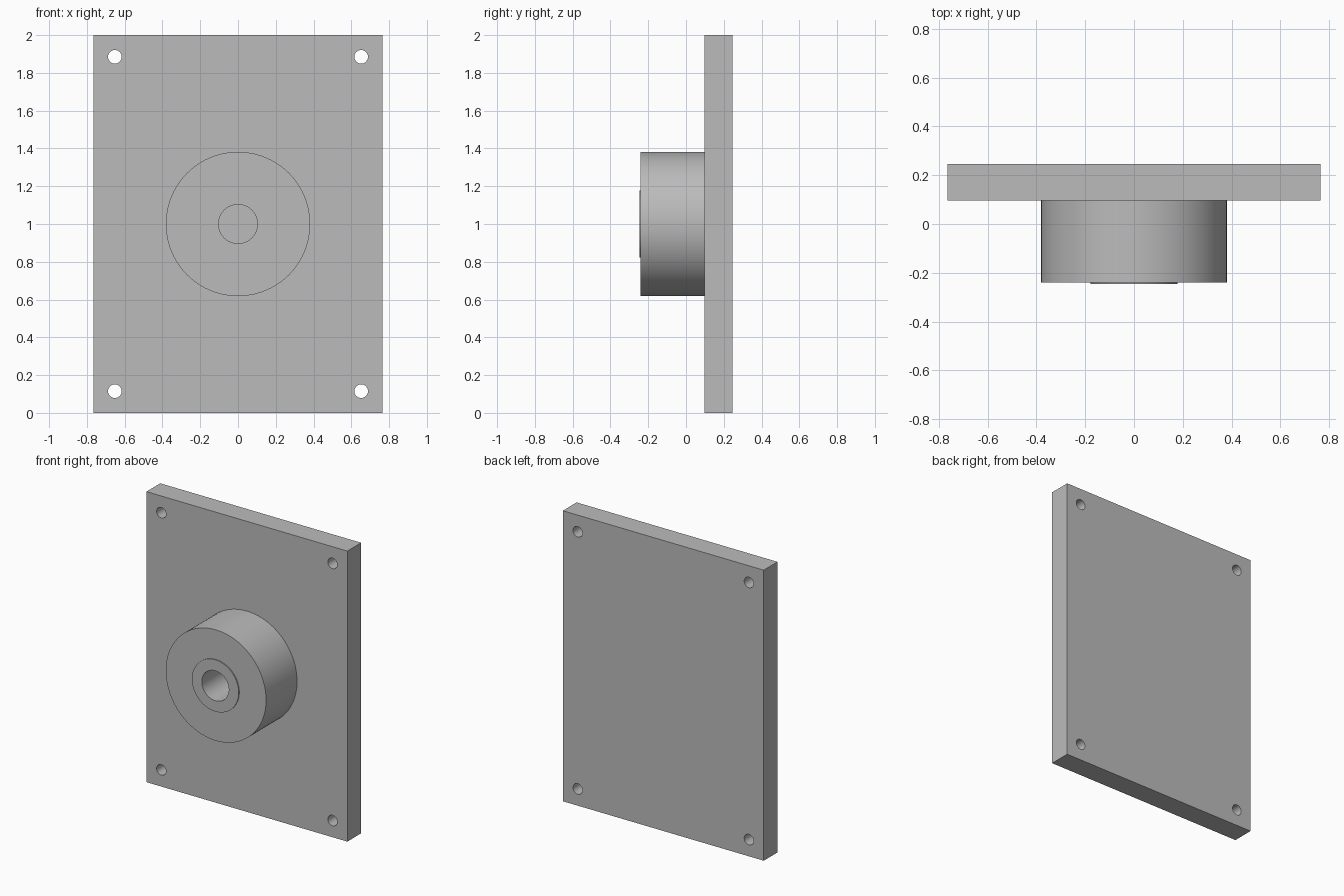
import bpy
import bmesh
import math
from mathutils import Matrix, Vector

cube = bpy.data.objects.get("Cube")
if cube:
    bpy.data.objects.remove(cube, do_unlink=True)

WIDTH, HEIGHT = 1.53, 2.0
BACK, PLATE_FRONT, BOSS_FRONT, LIP_FRONT = 0.247, 0.097, -0.24, -0.247
MID = HEIGHT / 2

grey = bpy.data.materials.new("plain grey")
grey.use_nodes = True
colour = (0.5, 0.5, 0.5, 1)
grey.diffuse_color = colour
grey.node_tree.nodes["Principled BSDF"].inputs["Base Color"].default_value = colour


def make_object(name, bm):
    bmesh.ops.recalc_face_normals(bm, faces=bm.faces)
    mesh = bpy.data.meshes.new(name)
    bm.to_mesh(mesh)
    bm.free()
    mesh.materials.append(grey)
    obj = bpy.data.objects.new(name, mesh)
    bpy.context.collection.objects.link(obj)
    return obj


def shade(obj):
    bpy.ops.object.select_all(action="DESELECT")
    obj.select_set(True)
    bpy.context.view_layer.objects.active = obj
    bpy.ops.object.shade_smooth_by_angle(angle=math.radians(30))


# Rectangular mounting plate
bm = bmesh.new()
bmesh.ops.create_cube(bm, size=1, matrix=Matrix.Translation(
    (0, (BACK + PLATE_FRONT) / 2, MID)) @ Matrix.Diagonal(
    (WIDTH, BACK - PLATE_FRONT, HEIGHT, 1)))
plate = make_object("mounting_plate", bm)

# Four through holes near the corners
bm = bmesh.new()
for sx in (-1, 1):
    for sz in (-1, 1):
        place = Matrix.Translation((sx * 0.652, BACK, MID + sz * 0.885))
        bmesh.ops.create_cone(bm, cap_ends=True, segments=48,
                              radius1=0.036, radius2=0.036, depth=1,
                              matrix=place @ Matrix.Rotation(math.pi / 2, 4, "X"))
cutter = make_object("hole_cutter", bm)
cutter.hide_render = True

holes = plate.modifiers.new("corner holes", "BOOLEAN")
holes.operation = "DIFFERENCE"
holes.solver = "EXACT"
holes.object = cutter
bpy.context.view_layer.objects.active = plate
bpy.ops.object.modifier_apply(modifier=holes.name)
bpy.data.objects.remove(cutter, do_unlink=True)
shade(plate)

# Round boss with a raised lip and a central bore, turned about the y axis
profile = [(0.382, PLATE_FRONT), (0.382, BOSS_FRONT), (0.178, BOSS_FRONT),
           (0.178, LIP_FRONT), (0.103, LIP_FRONT), (0.103, PLATE_FRONT)]
bm = bmesh.new()
points = [bm.verts.new((r, y, MID)) for r, y in profile]
edges = [bm.edges.new((points[i - 1], points[i])) for i in range(len(points))]
bmesh.ops.spin(bm, geom=points + edges, cent=Vector((0, 0, MID)),
               axis=Vector((0, 1, 0)), angle=math.tau, steps=96)
bmesh.ops.remove_doubles(bm, verts=bm.verts, dist=0.0001)
boss = make_object("bored_boss", bm)
shade(boss)
